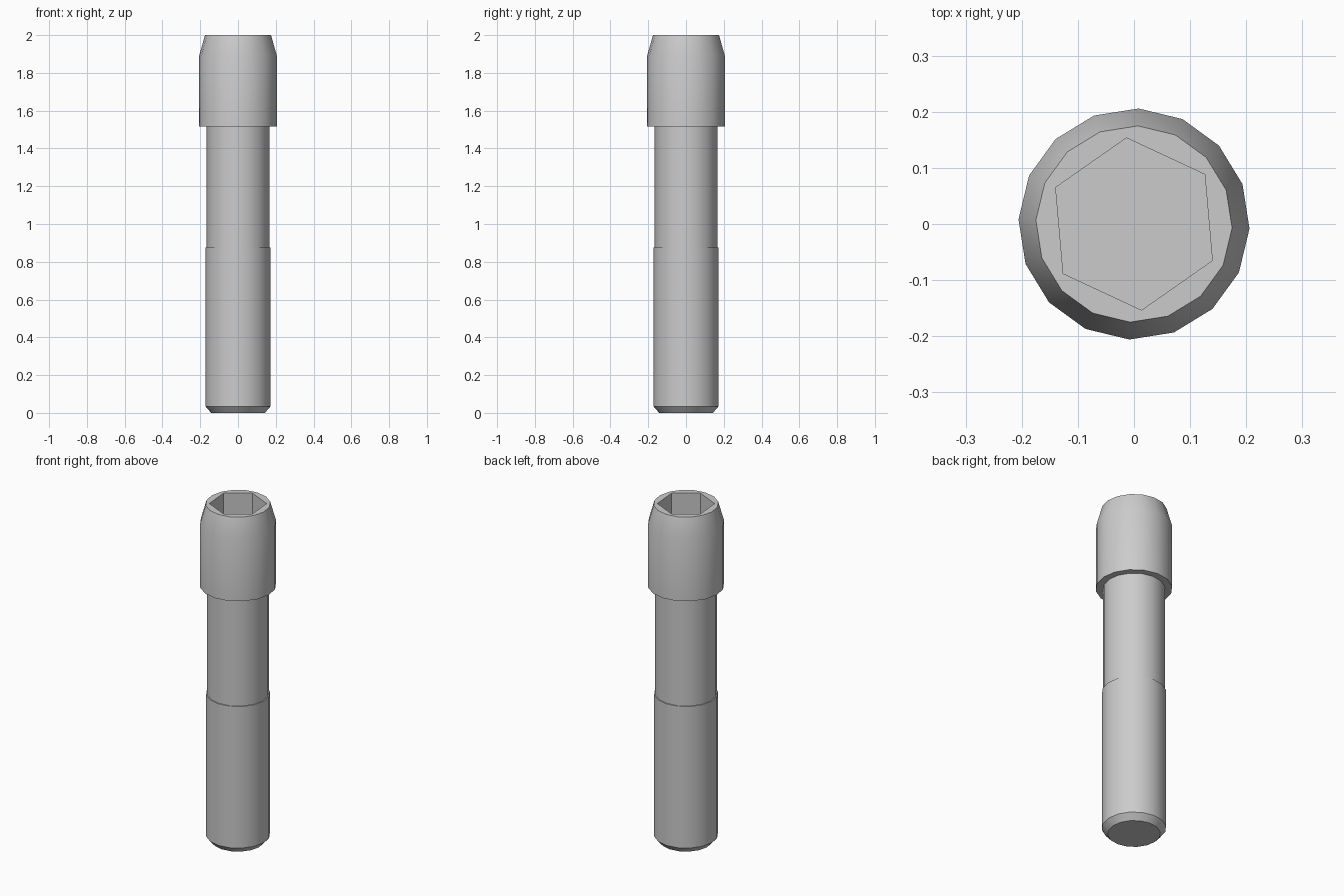
import bpy, bmesh, math

cube = bpy.data.objects.get("Cube")
if cube:
    bpy.data.objects.remove(cube, do_unlink=True)

SIDES = 16
TWIST = math.radians(-2.3)

steel = bpy.data.materials.new("grey steel")
steel.use_nodes = True
steel.diffuse_color = (0.6, 0.6, 0.6, 1)
steel.node_tree.nodes["Principled BSDF"].inputs["Base Color"].default_value = (0.6, 0.6, 0.6, 1)


def ring(bm, radius, z, sides=SIDES, start=TWIST):
    step = 2 * math.pi / sides
    return [bm.verts.new((radius * math.cos(start + i * step),
                          radius * math.sin(start + i * step), z)) for i in range(sides)]


def bridge(bm, low, high):
    n = len(low)
    for i in range(n):
        j = (i + 1) % n
        bm.faces.new((low[i], low[j], high[j], high[i]))


def lathe(bm, profile):
    """Stack rings of (radius, z) from bottom to top and skin them."""
    rings = [ring(bm, r, z) for r, z in profile]
    for low, high in zip(rings, rings[1:]):
        bridge(bm, low, high)
    return rings


def loop_edges(bm, verts):
    return [bm.edges.get((verts[i - 1], verts[i])) for i in range(len(verts))]


def finish(bm, name):
    mesh = bpy.data.meshes.new(name)
    bm.to_mesh(mesh)
    bm.free()
    mesh.materials.append(steel)
    obj = bpy.data.objects.new(name, mesh)
    bpy.context.collection.objects.link(obj)
    bpy.ops.object.select_all(action="DESELECT")
    obj.select_set(True)
    bpy.context.view_layer.objects.active = obj
    bpy.ops.object.shade_smooth_by_angle(angle=math.radians(30))


SHANK_R, THREAD_R = 0.167, 0.173
HEAD_Z, THREAD_Z = 1.515, 0.875

# Threaded end: chamfered tip, plain cylinder, small step up to the shank
bm = bmesh.new()
rings = lathe(bm, [(0.142, 0), (THREAD_R, 0.035), (THREAD_R, THREAD_Z), (SHANK_R, THREAD_Z)])
bm.faces.new(rings[0][::-1])
finish(bm, "threaded_end")

# Shank
bm = bmesh.new()
lathe(bm, [(SHANK_R, THREAD_Z), (SHANK_R, HEAD_Z)])
finish(bm, "shank")

# Head: tapered rim with a hexagonal socket sunk into the top
bm = bmesh.new()
rings = lathe(bm, [(SHANK_R, HEAD_Z), (0.206, HEAD_Z), (0.206, 1.89), (0.175, 2)])
hex_start = math.radians(35)
floor = ring(bm, 0.154, 1.75, 6, hex_start)
lip = ring(bm, 0.154, 2, 6, hex_start)
bridge(bm, lip, floor)
bm.faces.new(floor)
bmesh.ops.triangle_fill(bm, edges=loop_edges(bm, rings[-1]) + loop_edges(bm, lip),
                        use_beauty=True, normal=(0, 0, 1))
finish(bm, "socket_head")
